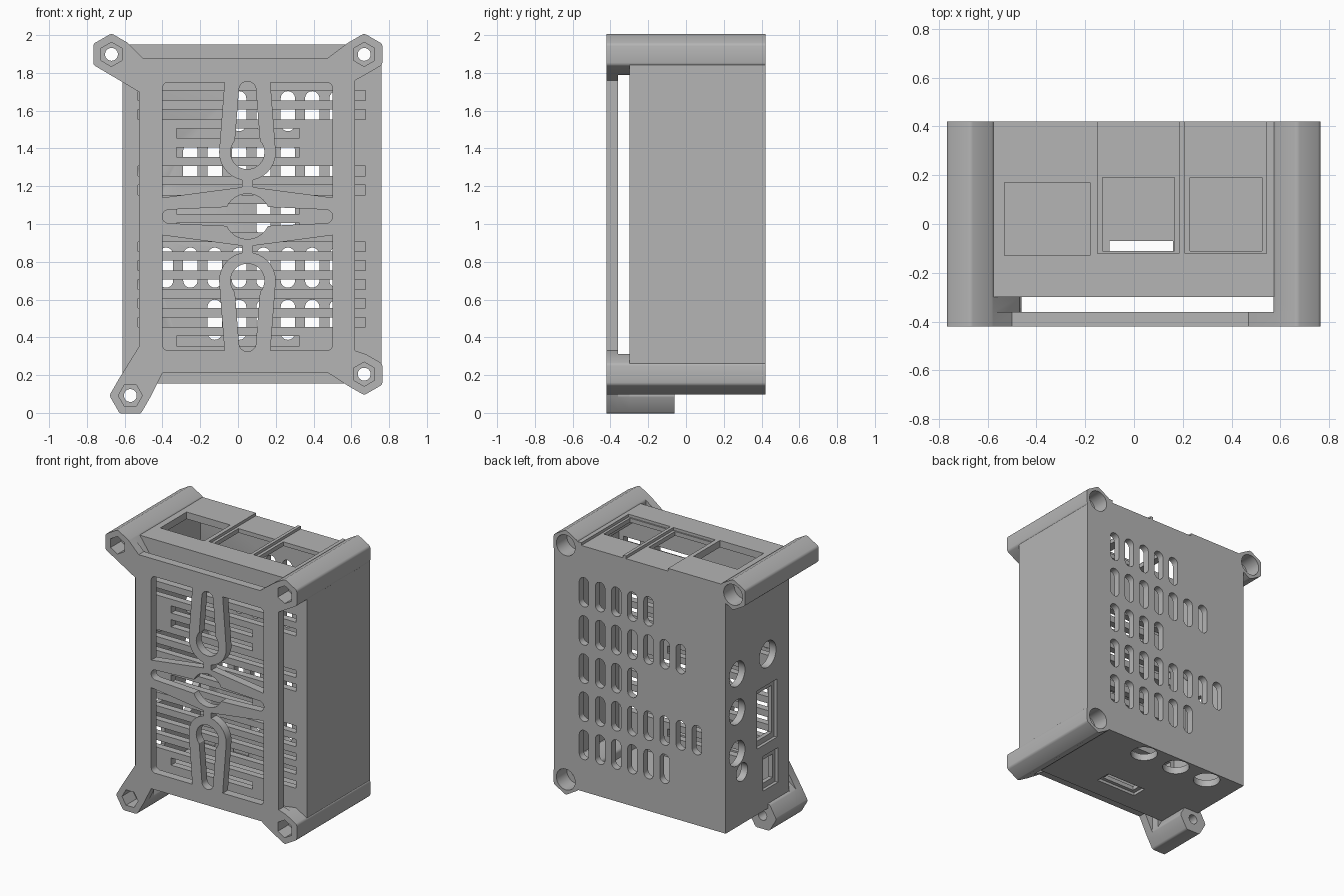
import bpy, bmesh, math
from mathutils import Vector
from mathutils.geometry import convex_hull_2d

if "Cube" in bpy.data.objects:
    bpy.data.objects.remove(bpy.data.objects["Cube"])

grey = bpy.data.materials.new("grey plastic")
grey.use_nodes = True
grey.diffuse_color = (0.46, 0.46, 0.46, 1)
grey.node_tree.nodes["Principled BSDF"].inputs["Base Color"].default_value = grey.diffuse_color


def circle(u, v, r, n=32, turn=0.0):
    return [(u + r * math.cos(turn + math.tau * i / n), v + r * math.sin(turn + math.tau * i / n))
            for i in range(n)]


def rect(u0, u1, v0, v1):
    return [(u0, v0), (u1, v0), (u1, v1), (u0, v1)]


def slot(c0, c1):
    """Tapered capsule between two circles (u, v, r)."""
    return circle(*c0) + circle(*c1)


def hexagon(u, v, r, turn, soft):
    """Hexagon with rounded corners."""
    pts = []
    for a, b in circle(u, v, r - soft, 6, turn):
        pts += circle(a, b, soft, 12)
    return pts


def prism(pts, t0, t1, axis="y"):
    """Convex outline of the points, extruded along an axis."""
    place = {"x": lambda u, v, t: (t, u, v),
             "y": lambda u, v, t: (u, t, v),
             "z": lambda u, v, t: (u, v, t)}[axis]
    return [[place(*pts[i], t) for i in convex_hull_2d([Vector(p) for p in pts])] for t in (t0, t1)]


def make(name, prisms):
    bm = bmesh.new()
    for low, high in prisms:
        a = [bm.verts.new(p) for p in low]
        b = [bm.verts.new(p) for p in high]
        bm.faces.new(a)
        bm.faces.new(b)
        for i in range(len(a)):
            bm.faces.new((a[i - 1], a[i], b[i], b[i - 1]))
    bmesh.ops.recalc_face_normals(bm, faces=bm.faces)
    mesh = bpy.data.meshes.new(name)
    bm.to_mesh(mesh)
    bm.free()
    mesh.materials.append(grey)
    obj = bpy.data.objects.new(name, mesh)
    bpy.context.scene.collection.objects.link(obj)
    return obj


def combine(obj, prisms, operation="DIFFERENCE"):
    """Boolean a batch of separate prisms into the object."""
    tool = make("cutter", prisms)
    mod = obj.modifiers.new("shape", "BOOLEAN")
    mod.operation, mod.object, mod.solver = operation, tool, "EXACT"
    bpy.context.view_layer.update()
    mesh = bpy.data.meshes.new_from_object(obj.evaluated_get(bpy.context.evaluated_depsgraph_get()))
    obj.modifiers.clear()
    obj.data = mesh
    bpy.data.objects.remove(tool)


def finish(obj):
    obj.data.shade_smooth()
    obj.data.set_sharp_from_angle(angle=math.radians(32))


# Screw posts: centre, hexagon turn, back end
POINTY, FLAT = math.pi / 6, 0.0
posts = {"top_right": (-0.67, 1.898, POINTY, 0.42), "top_left": (0.668, 1.898, POINTY, 0.42),
         "low_left": (0.668, 0.205, POINTY, 0.42), "low_right": (-0.57, 0.092, FLAT, -0.06)}
outline = {k: hexagon(x, z, 0.108, t, 0.02) for k, (x, z, t, _) in posts.items()}
bores = [prism(circle(x, z, 0.034), -0.5, 0.5) for x, z, _, _ in posts.values()]
nut_pockets = [prism(circle(x, z, 0.064, 6, t), -0.5, -0.3) for x, z, t, _ in posts.values()]
head_pockets = [prism(circle(x, z, 0.075), 0.3, 0.5) for x, z, _, y in posts.values() if y > 0]

# Hollow case with posts
case = make("case", [prism(rect(-0.612, 0.76, 0.155, 1.95), -0.3, 0.42)])
combine(case, [prism(rect(-0.56, 0.71, 0.205, 1.9), -0.25, 0.37)])
combine(case, [prism(outline[k], -0.3, posts[k][3]) for k in posts], "UNION")
for batch in (bores, head_pockets):
    combine(case, batch)

# Front louvres: long ones, short ones
short = (2, 3, 6, 7, 13)
louvres = []
for i in range(14):
    z = 1.68 - 0.1 * i
    x0, x1 = (-0.325, 0.325) if i in short else (-0.53, 0.675)
    louvres.append(prism(rect(x0, x1, z - 0.026, z + 0.026), -0.4, -0.2))
combine(case, louvres)

# Back vents: rows of upright slots
vents = []
for row, count in enumerate((5, 7, 4, 8, 6)):
    z = 1.597 - 0.276 * row
    for i in range(count):
        x = 0.522 - 0.129 * i
        vents.append(prism(slot((x, z - 0.068, 0.038), (x, z + 0.068, 0.038)), 0.3, 0.5))
combine(case, vents)

# Top ports with shallow pockets
combine(case, [prism(rect(x, x + 0.335, -0.12, 0.5), 1.93, 2.1, "z") for x in (-0.15, 0.208)])
combine(case, [prism(rect(*r), 1.8, 2.1, "z") for r in
               ((-0.53, -0.18, -0.13, 0.17), (-0.13, 0.165, -0.11, 0.19), (0.23, 0.525, -0.11, 0.19))])

# Side sockets
side = [circle(0.29, z, 0.09) for z in (1.26, 0.985, 0.685)]
side += [circle(0.235, 0.53, 0.065), circle(-0.06, 1.27, 0.095),
         rect(-0.135, 0.035, 0.67, 1.01), rect(-0.145, -0.035, 0.34, 0.51)]
combine(case, [prism(rect(-0.165, 0.065, 0.63, 1.05), -0.8, -0.59, "x"),
               prism(rect(-0.175, -0.005, 0.3, 0.55), -0.8, -0.59, "x")])
combine(case, [prism(p, -0.8, -0.5, "x") for p in side])

# Underside sockets
under = [circle(x, 0.32, 0.09) for x in (0.18, -0.1, -0.37)] + [rect(-0.1, 0.16, -0.13, -0.07)]
combine(case, [prism(rect(-0.13, 0.19, -0.155, -0.045), 0.0, 0.175, "z")])
combine(case, [prism(p, 0.0, 0.3, "z") for p in under])
finish(case)

# Mounting frame with rounded window
FRONT, BACK, MID_X, MID_Z = -0.42, -0.36, 0.05, 1.04
frame = make("mounting_frame", [prism(rect(-0.525, 0.62, 0.21, 1.875), FRONT, BACK)])
window = [p for x in (-0.37, 0.47) for z in (0.36, 1.72) for p in circle(x, z, 0.03, 16)]
combine(frame, [prism(window, -0.5, -0.31)])

# Hanger bars inside the window
bow = [(MID_X + sx * x, MID_Z + sz * z) for x, z in ((0.46, 0.098), (0.03, 0.155))
       for sx in (-1, 1) for sz in (-1, 1)]
combine(frame, [prism(bow, FRONT, BACK)], "UNION")
combine(frame, [prism(rect(0.02, 0.08, 0.82, 1.26), FRONT, BACK)], "UNION")
for s in (-1, 1):
    ring = circle(MID_X, MID_Z + s * 0.34, 0.15)
    combine(frame, [prism(ring + [(-0.07, MID_Z + s * 0.73), (0.17, MID_Z + s * 0.73)], FRONT, BACK)], "UNION")

# Keyholes: upper, lower and level
for s in (-1, 1):
    combine(frame, [prism(circle(MID_X, MID_Z + s * 0.34, 0.09), -0.5, -0.31)])
    combine(frame, [prism(slot((MID_X, MID_Z + s * 0.38, 0.068), (MID_X, MID_Z + s * 0.67, 0.045)), -0.5, -0.31)])
    combine(frame, [prism(slot((MID_X, MID_Z, 0.055), (MID_X + s * 0.415, MID_Z, 0.036)), -0.5, -0.31)])
combine(frame, [prism(circle(MID_X, MID_Z, 0.12), -0.5, -0.31)])

# Corner arms: thin webs to the frame, thick blocks on the case
webs = {"top_right": [(-0.525, 1.7), (-0.5, 1.875)], "top_left": [(0.62, 1.76), (0.47, 1.875)],
        "low_left": [(0.62, 0.33), (0.48, 0.21)], "low_right": [(-0.525, 0.35), (-0.4, 0.21)]}
feet = {"top_right": (-0.47, 1.8), "top_left": (0.58, 1.8), "low_left": (0.58, 0.3), "low_right": (-0.47, 0.3)}
for k in posts:
    combine(frame, [prism(outline[k] + webs[k], FRONT, BACK)], "UNION")
    combine(frame, [prism(outline[k] + [feet[k]], FRONT, -0.3)], "UNION")
for batch in (bores, nut_pockets):
    combine(frame, batch)
finish(frame)
